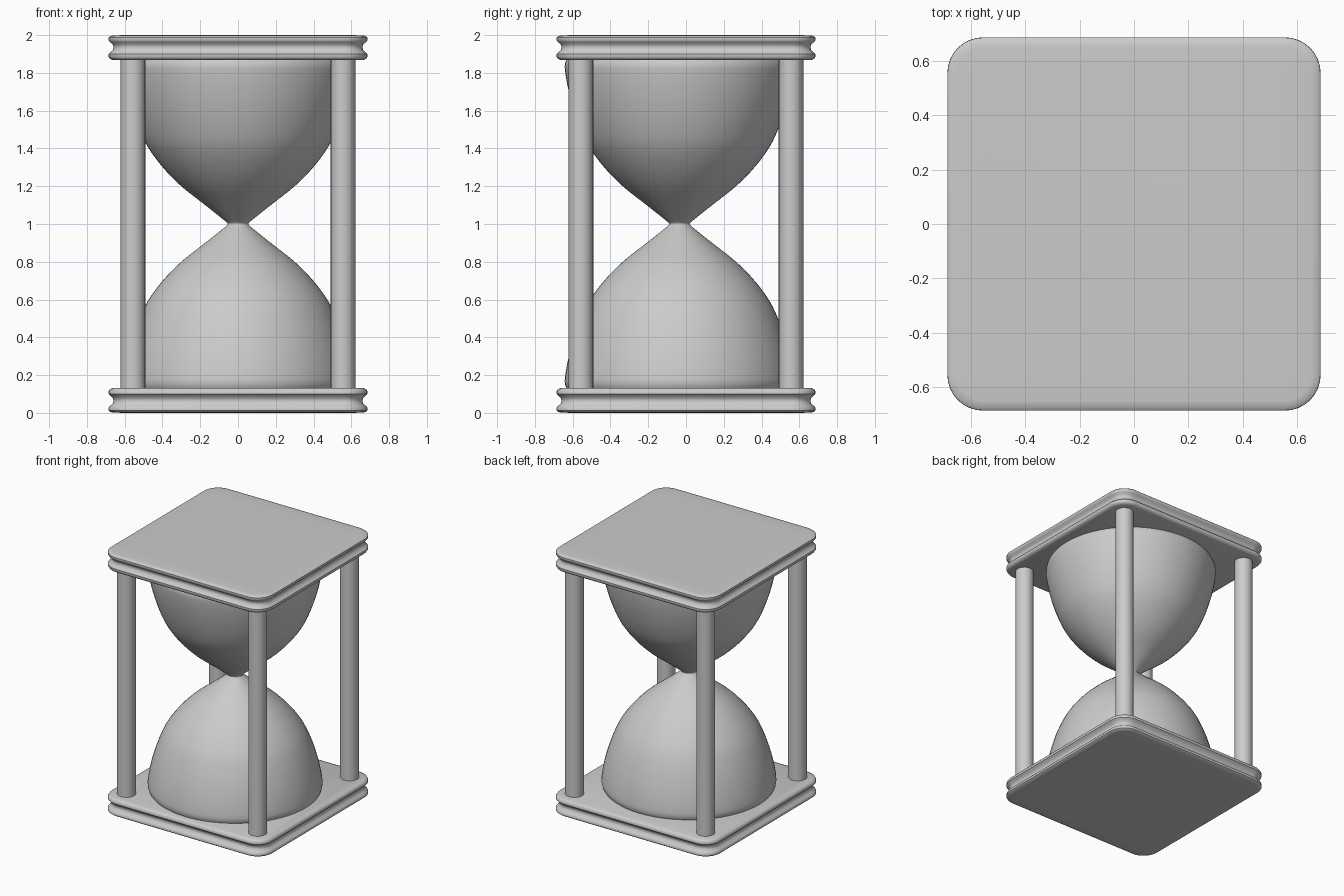
import bpy, bmesh, math

if "Cube" in bpy.data.objects:
    bpy.data.objects.remove(bpy.data.objects["Cube"])


def finish(name, bm, angle=40):
    bmesh.ops.recalc_face_normals(bm, faces=bm.faces)
    me = bpy.data.meshes.new(name)
    bm.to_mesh(me)
    bm.free()
    ob = bpy.data.objects.new(name, me)
    bpy.context.collection.objects.link(ob)
    bpy.ops.object.select_all(action='DESELECT')
    ob.select_set(True)
    bpy.context.view_layer.objects.active = ob
    bpy.ops.object.shade_smooth_by_angle(angle=math.radians(angle))
    return ob


def loft(name, rings, angle=40):
    # skin stacked rings and cap both ends
    bm = bmesh.new()
    vs = [[bm.verts.new(p) for p in ring] for ring in rings]
    n = len(vs[0])
    for a, b in zip(vs, vs[1:]):
        for i in range(n):
            j = (i + 1) % n
            bm.faces.new((a[i], a[j], b[j], b[i]))
    bm.faces.new(vs[0])
    bm.faces.new(vs[-1])
    return finish(name, bm, angle)


def circle(x, y, z, r, n):
    return [(x + r * math.cos(2 * math.pi * i / n),
             y + r * math.sin(2 * math.pi * i / n), z) for i in range(n)]


def rounded_square(half, radius, z, steps=8):
    pts = []
    for k, (sx, sy) in enumerate([(1, 1), (-1, 1), (-1, -1), (1, -1)]):
        for i in range(steps + 1):
            a = math.pi / 2 * (k + i / steps)
            pts.append((sx * (half - radius) + radius * math.cos(a),
                        sy * (half - radius) + radius * math.sin(a), z))
    return pts


def smooth_profile(pts, steps=5):
    # Catmull-Rom interpolation through the profile points
    out = []
    p = [pts[0]] + pts + [pts[-1]]
    for a, b, c, d in zip(p, p[1:], p[2:], p[3:]):
        for s in range(steps):
            t = s / steps
            out.append(tuple(0.5 * (2 * b[i] + (c[i] - a[i]) * t
                       + (2 * a[i] - 5 * b[i] + 4 * c[i] - d[i]) * t * t
                       + (3 * b[i] - a[i] - 3 * c[i] + d[i]) * t ** 3)
                       for i in range(2)))
    return out + [pts[-1]]


# grooved end plates: (half width, height from outer face)
plate = [(0.56, 0), (0.65, 0.001), (0.675, 0.004), (0.685, 0.012), (0.686, 0.026),
         (0.679, 0.036), (0.664, 0.048), (0.659, 0.062), (0.661, 0.076),
         (0.674, 0.09), (0.685, 0.1), (0.685, 0.115), (0.678, 0.126), (0.66, 0.133)]
for name, flip in (("bottom_plate", False), ("top_plate", True)):
    loft(name, [rounded_square(h, h - 0.555, 2 - z if flip else z) for h, z in plate])

# corner pillars
for sx, side in ((-1, "left"), (1, "right")):
    for sy, end in ((-1, "front"), (1, "back")):
        loft(f"{end}_{side}_pillar",
             [circle(sx * 0.556, sy * 0.556, z, 0.065, 32) for z in (0.12, 1.88)])

# double glass bulb: (radius, height above neck), set slightly to the front
half = [(0.055, 0), (0.064, 0.012), (0.098, 0.04), (0.18, 0.105), (0.30, 0.2),
        (0.40, 0.302), (0.48, 0.412), (0.53, 0.52), (0.567, 0.63),
        (0.592, 0.73), (0.606, 0.815), (0.605, 0.85), (0.595, 0.875)]
profile = [(r, -h) for r, h in reversed(half[1:])] + half
loft("glass_bulbs", [circle(0, -0.035, 1 + h, r, 64) for r, h in smooth_profile(profile, 4)], 70)
